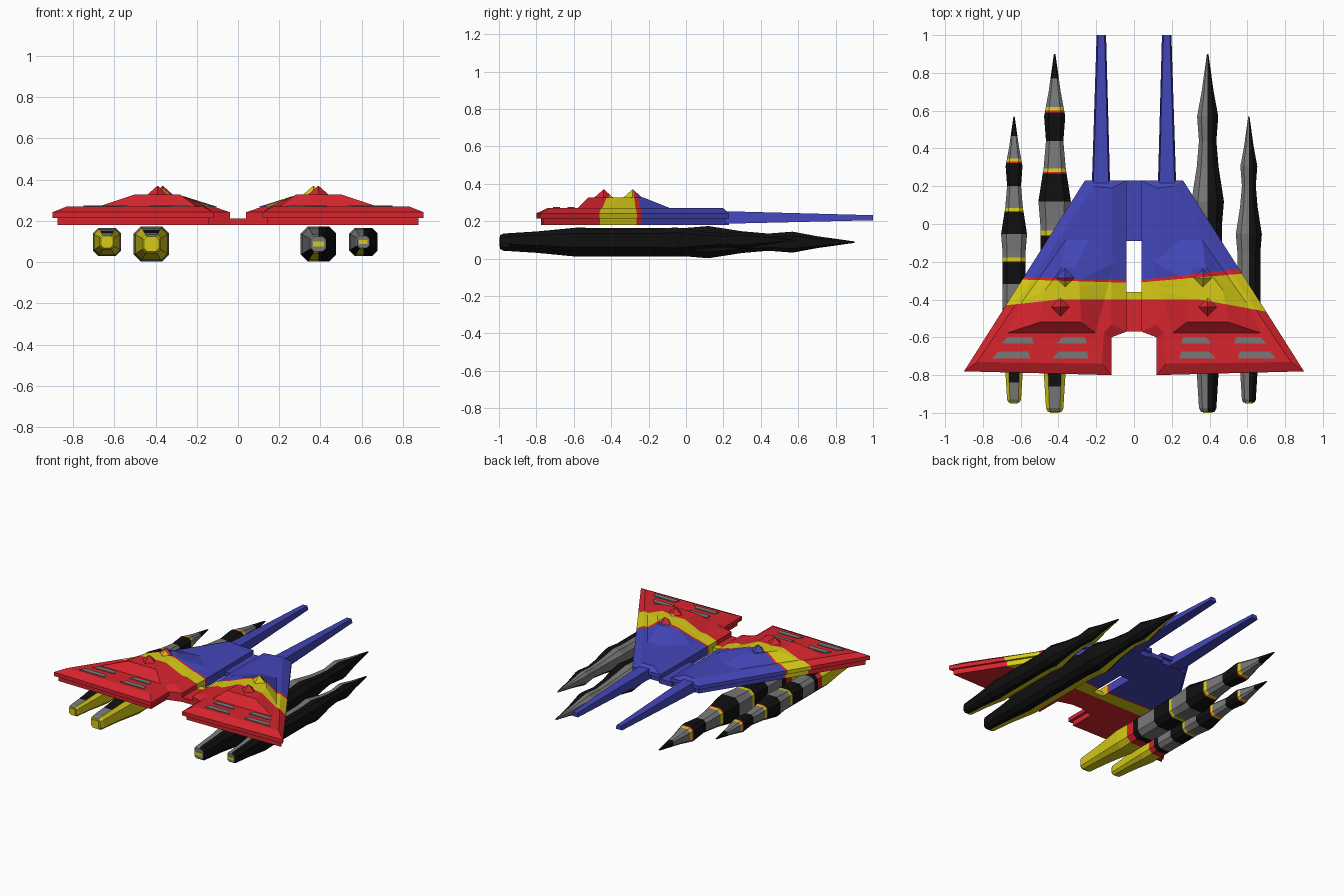
import bpy, bmesh
from mathutils import Vector

if "Cube" in bpy.data.objects:
    bpy.data.objects.remove(bpy.data.objects["Cube"])

# Materials
COLOURS = {"red": (0.68, 0.018, 0.027), "yellow": (0.68, 0.60, 0.008), "blue": (0.055, 0.06, 0.48),
           "grey": (0.19, 0.19, 0.19), "black": (0.005, 0.005, 0.005)}
NAMES = list(COLOURS)
MATS = []
for n, c in COLOURS.items():
    m = bpy.data.materials.new(n)
    m.diffuse_color = (*c, 1)
    m.use_nodes = True
    m.node_tree.nodes["Principled BSDF"].inputs["Base Color"].default_value = m.diffuse_color
    MATS.append(m)


def cut(bm, co, no):
    bmesh.ops.bisect_plane(bm, geom=bm.verts[:] + bm.edges[:] + bm.faces[:],
                           plane_co=co, plane_no=no, dist=1e-5)


def finish(name, bm, rule):
    """Make an object; rule(face) gives the colour name."""
    bmesh.ops.recalc_face_normals(bm, faces=bm.faces[:])
    bm.normal_update()
    for f in bm.faces:
        f.material_index = NAMES.index(rule(f))
    me = bpy.data.meshes.new(name)
    bm.to_mesh(me)
    bm.free()
    for m in MATS:
        me.materials.append(m)
    bpy.context.collection.objects.link(bpy.data.objects.new(name, me))


def loft(rings):
    """Closed solid through rings of equal length."""
    bm = bmesh.new()
    vs = [[bm.verts.new(p) for p in r] for r in rings]
    for a, b in zip(vs, vs[1:]):
        for i in range(len(a)):
            j = (i + 1) % len(a)
            bm.faces.new((a[i], a[j], b[j], b[i]))
    bm.faces.new(vs[0][::-1])
    bm.faces.new(vs[-1])
    return bm


def layer(pts, z, s=1):
    return [(s * x, y, z) for x, y in pts]


def rect(x0, x1, y0, y1):
    return [(x0, y0), (x1, y0), (x1, y1), (x0, y1)]


# Hull paint: blue front, thin red line, yellow band, red rear
BLUE_EDGE = [(-0.9, -0.27), (0, -0.30), (0.9, -0.20)]
RED_EDGE = [(-0.9, -0.285), (0, -0.312), (0.9, -0.235)]
YELLOW_EDGE = [(-0.9, -0.455), (-0.4, -0.4), (0.35, -0.4), (0.9, -0.50)]


def edge_y(edge, x):
    for (x0, y0), (x1, y1) in zip(edge, edge[1:]):
        if x <= x1:
            break
    return y0 + (y1 - y0) * (x - x0) / (x1 - x0)


def hull_rule(f):
    c = f.calc_center_median_weighted()
    for edge, col in ((BLUE_EDGE, "blue"), (RED_EDGE, "red"), (YELLOW_EDGE, "yellow")):
        if c.y > edge_y(edge, c.x):
            return col
    return "red"


def hull_part(name, bm):
    for edge in (BLUE_EDGE, RED_EDGE, YELLOW_EDGE):
        for (x0, y0), (x1, y1) in zip(edge, edge[1:]):
            cut(bm, (x0, y0, 0), (y0 - y1, x1 - x0, 0))
    finish(name, bm, hull_rule)


SLAB = [(0.04, 0.21), (0.25, 0.21), (0.875, -0.765), (0.14, -0.775), (0.14, -0.60), (0.04, -0.57)]
RIM = [(0.04, 0.23), (0.26, 0.23), (0.90, -0.78), (0.12, -0.80), (0.12, -0.60), (0.04, -0.57)]
DECK = [(0.12, 0.19), (0.21, 0.20), (0.83, -0.73), (0.17, -0.74), (0.16, -0.58), (0.12, -0.53)]
MOUND = [(0.10, -0.20), (0.24, -0.08), (0.36, -0.08), (0.60, -0.42), (0.68, -0.58), (0.20, -0.58)]
MOUND_TOP = [(0.29, -0.30), (0.31, -0.23), (0.38, -0.23), (0.47, -0.35), (0.50, -0.52), (0.28, -0.52)]

for s, side in ((1, "right"), (-1, "left")):
    # Wing: lower slab, bevelled deck and raised mound
    hull_part(side + "_wing_slab", loft([layer(SLAB, 0.18, s), layer(SLAB, 0.218, s)]))
    hull_part(side + "_wing_deck", loft([layer(RIM, 0.215, s), layer(RIM, 0.242, s), layer(DECK, 0.27, s)]))
    hull_part(side + "_wing_mound", loft([layer(MOUND, 0.268, s), layer(MOUND_TOP, 0.328, s)]))
    # Pyramids on the mound
    for label, x, y in (("rear", 0.39, -0.44), ("front", 0.365, -0.285)):
        p = [(x + 0.06, y), (x, y + 0.06), (x - 0.06, y), (x, y - 0.06)]
        tip = [(x + (a - x) * 0.02, y + (b - y) * 0.02) for a, b in p]
        hull_part(f"{side}_{label}_pyramid", loft([layer(p, 0.318, s), layer(tip, 0.37, s)]))
    # Front prong
    prong = [[(s * x, y, z) for x, z in ((a, e), (b, e), (b - 0.008, g), (a + 0.008, g))]
             for y, a, b, e, g in ((0.15, 0.125, 0.225, 0.185, 0.255), (1.0, 0.148, 0.198, 0.205, 0.232))]
    finish(side + "_prong", loft(prong), lambda f: "blue")
    # Grey vent plates on the rear deck
    for i, (x0, x1, y) in enumerate(((0.25, 0.40, -0.615), (0.53, 0.69, -0.615),
                                     (0.24, 0.42, -0.693), (0.55, 0.74, -0.693))):
        k = 0.018
        v = [(x0, y - k), (x1 + 0.01, y - k), (x1 - 0.02, y + k), (x0 + 0.01, y + k)]
        finish(f"{side}_vent_{i + 1}", loft([layer(v, 0.268, s), layer(v, 0.275, s)]), lambda f: "grey")

# Bridges joining the wings
for name, y0, y1 in (("front_bridge", -0.09, 0.23), ("rear_bridge", -0.57, -0.36)):
    r = rect(-0.05, 0.05, y0, y1)
    hull_part(name, loft([layer(r, 0.18), layer(r, 0.212)]))

# Missiles: chamfered square section lofted along y
SECTION = [(0, 1), (.6, 1), (1, .6), (1, -.6), (.6, -1), (0, -1), (-.6, -1), (-1, -.6), (-1, .6), (-.6, 1)]
PROFILE = [(-0.995, 0.036), (-0.975, 0.046), (-0.80, 0.057), (-0.58, 0.078), (-0.50, 0.076), (0.0, 0.076),
           (0.12, 0.086), (0.30, 0.058), (0.44, 0.046), (0.57, 0.056), (0.70, 0.032), (0.90, 0.004)]
BANDS = [(0.77, "black"), (0.62, "grey"), (0.60, "yellow"), (0.59, "red"), (0.44, "black"),
         (0.295, "grey"), (0.275, "yellow"), (0.267, "red"), (0.12, "black"), (-0.035, "grey"),
         (-0.06, "yellow"), (-0.21, "black"), (-0.37, "grey"), (-0.53, "black"),
         (-0.69, "grey"), (-0.86, "black")]
TAIL_YELLOW, TAIL_RED = -0.48, -0.42


def missile(name, cx, cz, y0, k, striped):
    def wy(y):
        return y0 + (y + 1) * k

    bm = loft([[(cx + a * r * k, wy(y), cz + b * r * k) for a, b in SECTION] for y, r in PROFILE])
    if striped:
        for y in [b[0] for b in BANDS] + [TAIL_YELLOW, TAIL_RED]:
            cut(bm, (0, wy(y), 0), (0, 1, 0))

    def striped_rule(f):
        y = (f.calc_center_median().y - y0) / k - 1
        if f.normal.z < 0.8:
            if y < TAIL_YELLOW:
                return "yellow"
            if y < TAIL_RED:
                return "red"
        for edge, col in BANDS:
            if y > edge:
                return col
        return "grey"

    def plain_rule(f):
        left = f.calc_center_median().x < cx
        if f.normal.y < -0.9:
            return "grey"
        if f.normal.z < -0.8 and left:
            return "yellow"
        return "grey" if left and f.normal.z > -0.3 else "black"

    finish(name, bm, striped_rule if striped else plain_rule)
    # Tail plate
    h = 0.024 if striped else 0.012
    r = rect(cx - 0.026 * k, cx + 0.026 * k, wy(-1), wy(-0.992))
    finish(name + "_tail_plate", loft([layer(r, cz - h * k), layer(r, cz + h * k)]), lambda f: "yellow")


missile("left_large_missile", -0.42, 0.088, -1.0, 1.0, True)
missile("left_small_missile", -0.635, 0.098, -0.95, 0.8, True)
missile("right_large_missile", 0.39, 0.088, -1.0, 1.0, False)
missile("right_small_missile", 0.608, 0.098, -0.95, 0.8, False)
